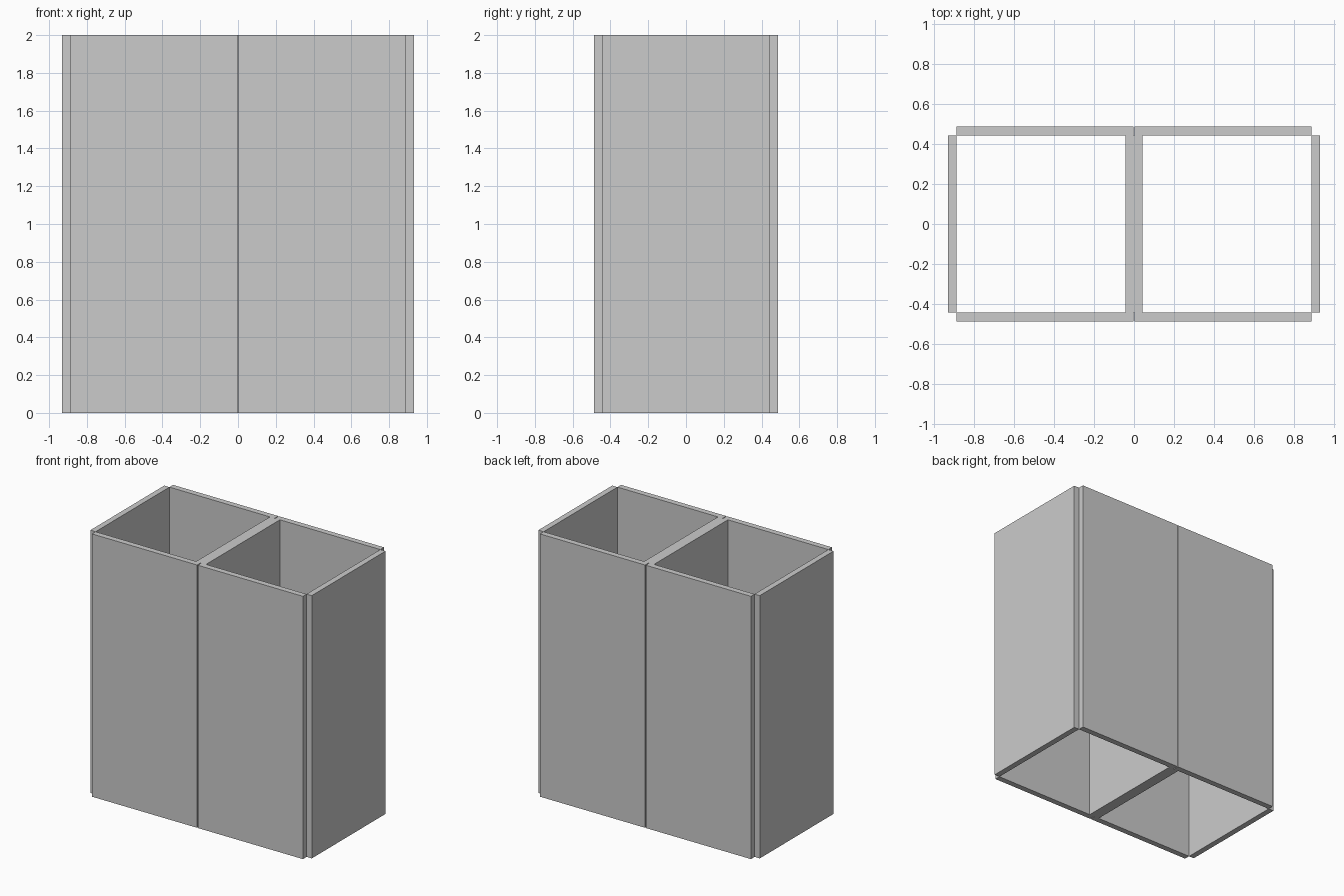
import bpy

if "Cube" in bpy.data.objects:
    bpy.data.objects.remove(bpy.data.objects["Cube"])

HEIGHT = 2.0
INNER_X, OUTER_X = 0.888, 0.932   # end wall faces
INNER_Y, OUTER_Y = 0.444, 0.488   # front and back wall faces
GAP = 0.003                       # half of the seam between paired panels
DIVIDER = 0.042                   # half thickness of the middle wall


def panel(name, x0, x1, y0, y1):
    """Upright full-height panel between the given plan limits."""
    bpy.ops.mesh.primitive_cube_add(
        size=1, location=((x0 + x1) / 2, (y0 + y1) / 2, HEIGHT / 2))
    obj = bpy.context.object
    obj.name = name
    obj.scale = (abs(x1 - x0), abs(y1 - y0), HEIGHT)
    bpy.ops.object.transform_apply(location=False, rotation=False, scale=True)
    return obj


for s, side in ((-1, "left"), (1, "right")):
    # Long walls, one pair of panels per compartment
    for t, face in ((-1, "front"), (1, "back")):
        panel(f"{face}_wall_{side}", s * GAP, s * INNER_X, t * INNER_Y, t * OUTER_Y)
    # End wall, sitting outside the long walls with open corner notches
    panel(f"end_wall_{side}", s * INNER_X, s * OUTER_X, -INNER_Y, INNER_Y)

# Thick wall shared by both compartments
panel("middle_divider", -DIVIDER, DIVIDER, -INNER_Y, INNER_Y)
